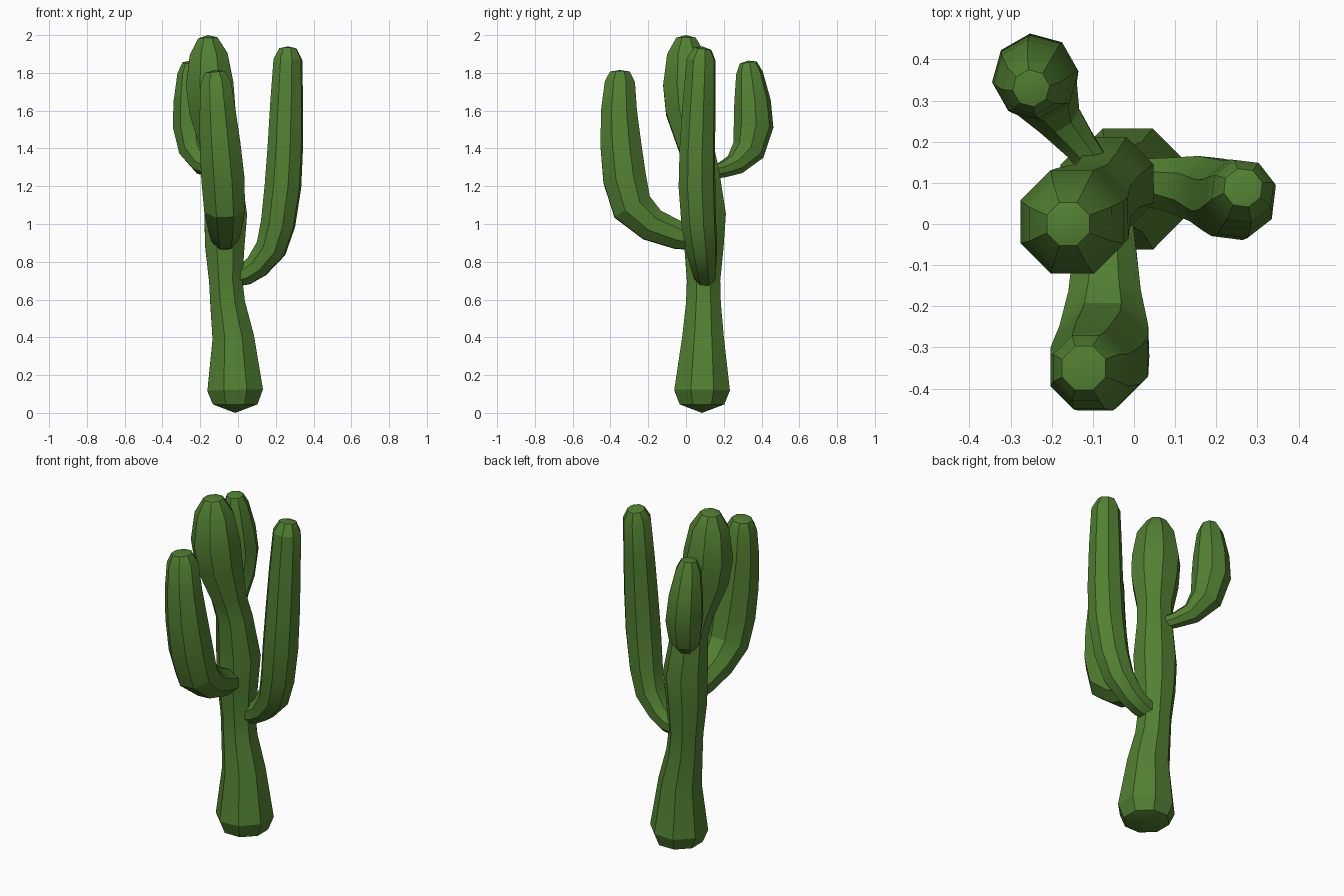
import bpy, bmesh, math
from mathutils import Vector, Quaternion

if "Cube" in bpy.data.objects:
    bpy.data.objects.remove(bpy.data.objects["Cube"], do_unlink=True)

SIDES = 8

green = bpy.data.materials.new("cactus_green")
green.use_nodes = True
green.diffuse_color = (0.085, 0.215, 0.032, 1)
green.node_tree.nodes["Principled BSDF"].inputs["Base Color"].default_value = green.diffuse_color


def tube(name, path, start_cap, end_cap, heading=0.0):
    """Eight-sided tube through (x, y, z, radius) points, listed from the top down."""
    pts = [Vector(p[:3]) for p in path]
    bm = bmesh.new()
    rings = []
    tangent = Vector((0, 0, -1))
    u = Vector((math.cos(heading), math.sin(heading), 0))
    for i, p in enumerate(pts):
        a, b = pts[max(i - 1, 0)], pts[min(i + 1, len(pts) - 1)]
        t = (b - a).normalized()
        u = tangent.rotation_difference(t) @ u
        tangent = t
        v = t.cross(u)
        r = path[i][3] / math.cos(math.pi / SIDES)
        ring = []
        for k in range(SIDES):
            ang = 2 * math.pi * (k + 0.5) / SIDES
            ring.append(bm.verts.new(p + r * (u * math.cos(ang) + v * math.sin(ang))))
        rings.append(ring)
    # side walls
    for lo, hi in zip(rings, rings[1:]):
        for k in range(SIDES):
            n = (k + 1) % SIDES
            bm.faces.new((lo[k], lo[n], hi[n], hi[k]))
    # shallow pointed caps
    for ring, z in ((rings[0], start_cap), (rings[-1], end_cap)):
        c = sum((w.co for w in ring), Vector()) / SIDES
        if z is not None:
            c.z = z
        pole = bm.verts.new(c)
        for k in range(SIDES):
            bm.faces.new((ring[k], ring[(k + 1) % SIDES], pole))
    bmesh.ops.recalc_face_normals(bm, faces=bm.faces)
    me = bpy.data.meshes.new(name)
    bm.to_mesh(me)
    bm.free()
    me.materials.append(green)
    ob = bpy.data.objects.new(name, me)
    bpy.context.collection.objects.link(ob)
    bpy.ops.object.select_all(action="DESELECT")
    ob.select_set(True)
    bpy.context.view_layer.objects.active = ob
    bpy.ops.object.shade_smooth_by_angle(angle=math.radians(25))
    return ob


# swaying trunk
tube("trunk", [
    (-.16, 0, 1.985, .052), (-.155, 0, 1.9, .1), (-.15, .005, 1.74, .126),
    (-.135, .015, 1.6, .122), (-.1, .055, 1.4, .092), (-.08, .08, 1.28, .094),
    (-.065, .098, 1.05, .113), (-.07, .095, .88, .104), (-.065, .093, .7, .088),
    (-.055, .092, .58, .092), (-.025, .09, .4, .11), (-.015, .085, .12, .147),
    (-.015, .085, .045, .118)], 2.0, 0.0)

# arm reaching forward
tube("front_arm", [
    (-.122, -.35, 1.805, .053), (-.117, -.35, 1.75, .08), (-.108, -.355, 1.6, .095),
    (-.095, -.345, 1.42, .108), (-.08, -.325, 1.24, .114), (-.072, -.285, 1.09, .108),
    (-.07, -.18, .995, .088), (-.07, -.04, .94, .073), (-.07, .06, .92, .06)],
    1.815, None)

# arm on the model's left
tube("left_arm", [
    (.265, .088, 1.928, .045), (.264, .08, 1.87, .073), (.258, .07, 1.65, .083),
    (.25, .06, 1.4, .09), (.238, .058, 1.2, .093), (.212, .068, 1.0, .088),
    (.175, .083, .87, .08), (.1, .095, .775, .065), (.04, .1, .735, .058),
    (-.02, .1, .72, .052)], 1.94, None, math.radians(-7))

# short arm at the back
tube("back_arm", [
    (-.25, .33, 1.855, .042), (-.25, .336, 1.8, .066), (-.245, .352, 1.65, .09),
    (-.24, .358, 1.52, .098), (-.225, .33, 1.39, .082), (-.185, .26, 1.315, .055),
    (-.13, .19, 1.285, .04), (-.08, .12, 1.27, .034)], 1.865, None, math.radians(120))
